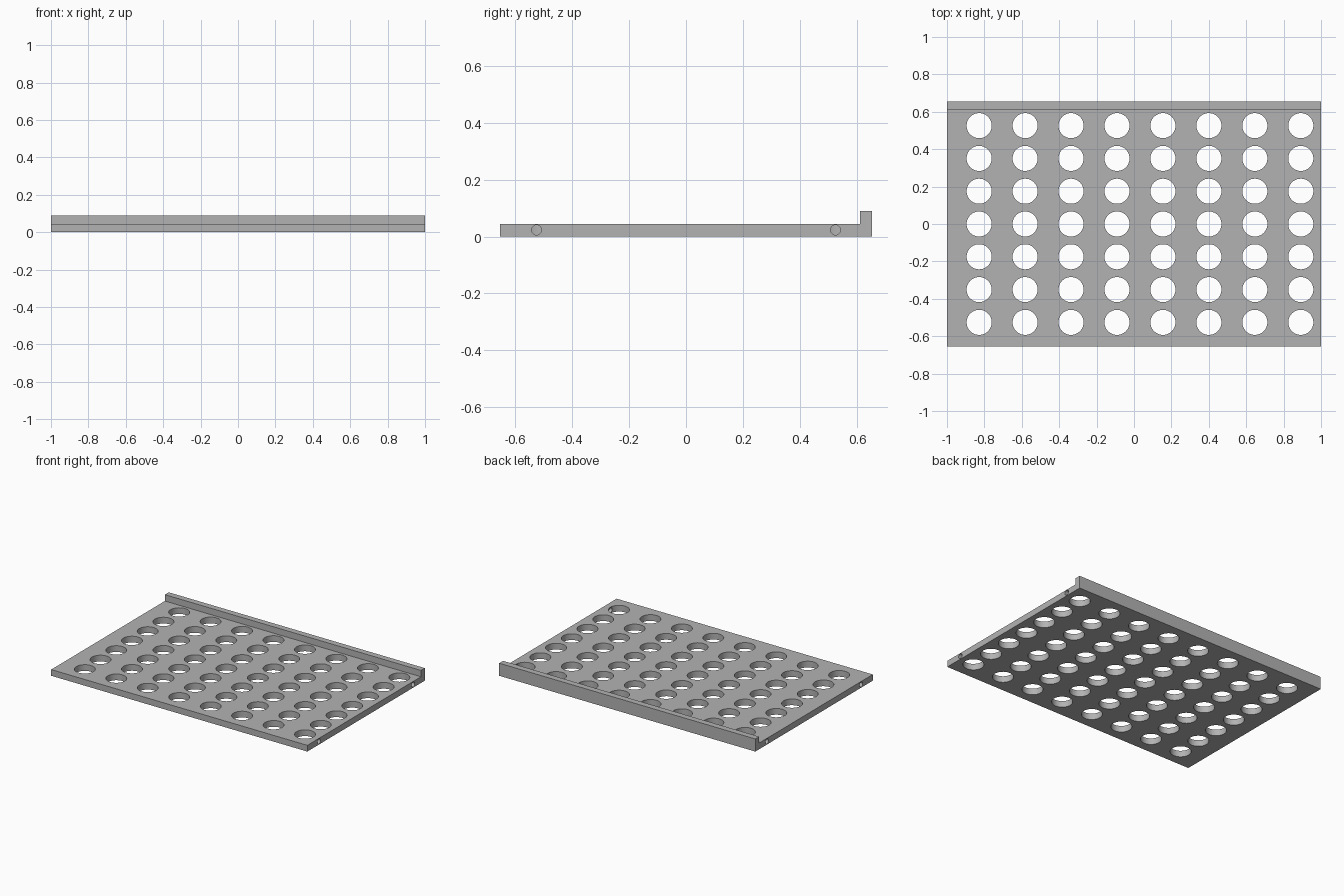
import bpy
import bmesh
from math import radians
from mathutils import Matrix, Vector

default = bpy.data.objects.get("Cube")
if default:
    bpy.data.objects.remove(default, do_unlink=True)

HALF_X, HALF_Y = 1.0, 0.655
PLATE_Z, LIP_Z, LIP_Y = 0.044, 0.089, 0.612
HOLE_R, PIN_R, PIN_DEPTH = 0.067, 0.0175, 0.08
COLS, ROWS = 8, 7
FIRST_X, STEP_X, STEP_Y = -0.828, 0.2457, 0.1753

grey = bpy.data.materials.new("plain_grey")
grey.use_nodes = True
grey.diffuse_color = (0.45, 0.45, 0.45, 1)
grey.node_tree.nodes["Principled BSDF"].inputs["Base Color"].default_value = grey.diffuse_color


def make_object(name, bm):
    bmesh.ops.recalc_face_normals(bm, faces=bm.faces)
    mesh = bpy.data.meshes.new(name)
    bm.to_mesh(mesh)
    bm.free()
    mesh.materials.append(grey)
    obj = bpy.data.objects.new(name, mesh)
    bpy.context.collection.objects.link(obj)
    return obj


def add_cylinder(bm, centre, radius, depth, segments, turn=0):
    bmesh.ops.create_cone(
        bm, cap_ends=True, segments=segments, radius1=radius, radius2=radius, depth=depth,
        matrix=Matrix.Translation(centre) @ Matrix.Rotation(radians(turn), 4, "Y"))


def cut(target, cutter):
    cutter.hide_render = True
    mod = target.modifiers.new("holes", "BOOLEAN")
    mod.operation, mod.solver, mod.object = "DIFFERENCE", "EXACT", cutter
    bpy.context.view_layer.objects.active = target
    bpy.ops.object.modifier_apply(modifier=mod.name)
    bpy.data.objects.remove(cutter, do_unlink=True)


# Plate with a raised rear lip, swept along x from its side profile
bm = bmesh.new()
profile = [(-HALF_Y, 0), (HALF_Y, 0), (HALF_Y, LIP_Z),
           (LIP_Y, LIP_Z), (LIP_Y, PLATE_Z), (-HALF_Y, PLATE_Z)]
face = bm.faces.new([bm.verts.new((-HALF_X, y, z)) for y, z in profile])
swept = bmesh.ops.extrude_face_region(bm, geom=[face])["geom"]
bmesh.ops.translate(bm, vec=Vector((2 * HALF_X, 0, 0)),
                    verts=[v for v in swept if isinstance(v, bmesh.types.BMVert)])
plate = make_object("perforated_plate", bm)

# Grid of round through holes
bm = bmesh.new()
for col in range(COLS):
    for row in range(ROWS):
        centre = (FIRST_X + col * STEP_X, (row - (ROWS - 1) / 2) * STEP_Y, PLATE_Z / 2)
        add_cylinder(bm, centre, HOLE_R, 0.2, 48)
cut(plate, make_object("grid_hole_cutter", bm))

# Pin holes in both ends, in line with the outer rows
bm = bmesh.new()
for side in (-1, 1):
    for end in (-1, 1):
        centre = (side * HALF_X, end * 3 * STEP_Y, 0.023)
        add_cylinder(bm, centre, PIN_R, 2 * PIN_DEPTH, 24, turn=90)
cut(plate, make_object("pin_hole_cutter", bm))

# Smooth hole walls, crisp edges
bpy.ops.object.select_all(action="DESELECT")
plate.select_set(True)
bpy.context.view_layer.objects.active = plate
bpy.ops.object.shade_smooth_by_angle(angle=radians(30))
